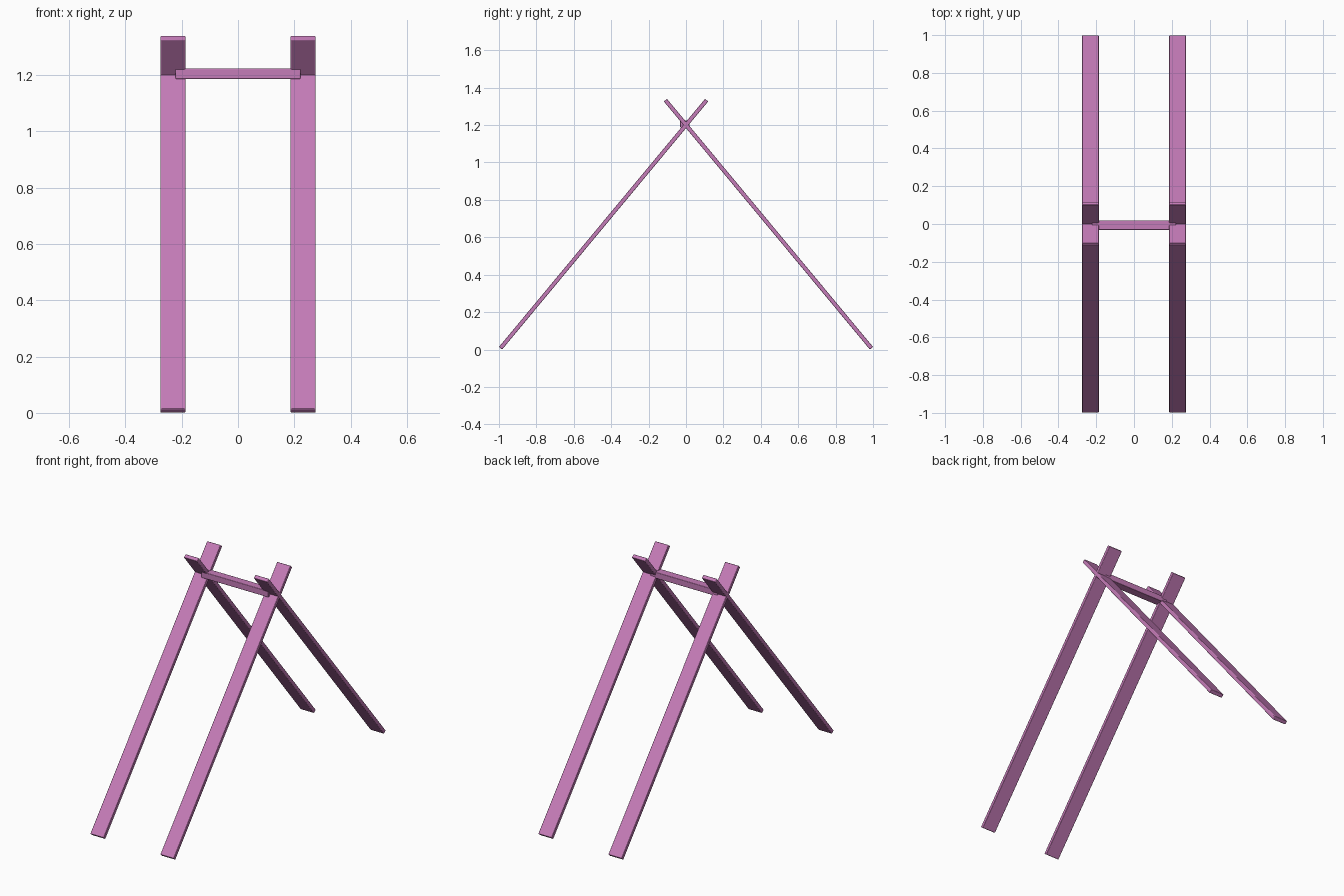
import bpy
from math import atan2, hypot

if "Cube" in bpy.data.objects:
    bpy.data.objects.remove(bpy.data.objects["Cube"])

mat = bpy.data.materials.new("pink_paint")
mat.diffuse_color = (0.56, 0.2, 0.48, 1)
mat.use_nodes = True
mat.node_tree.nodes["Principled BSDF"].inputs["Base Color"].default_value = mat.diffuse_color


def plank(name, size, loc, tilt=0.0):
    """Softly bevelled board, tilted about the x axis."""
    bpy.ops.mesh.primitive_cube_add(size=1, location=loc)
    ob = bpy.context.object
    ob.name = name
    ob.scale = size
    bpy.ops.object.transform_apply(location=False, rotation=False, scale=True)
    ob.rotation_euler.x = tilt
    bevel = ob.modifiers.new("soft_edges", 'BEVEL')
    bevel.width = 0.003
    bevel.segments = 2
    bpy.ops.object.shade_smooth_by_angle()
    ob.data.materials.append(mat)
    return ob


# Centre line of a front leg in the yz plane: foot to top
foot, top = (-0.9915, 0.007), (0.11, 1.333)
dy, dz = top[0] - foot[0], top[1] - foot[1]
length, angle = hypot(dy, dz), atan2(dz, dy)
mid_y, mid_z = (foot[0] + top[0]) / 2, (foot[1] + top[1]) / 2

# Two crossed pairs of legs
for side, sx in (("left", -1), ("right", 1)):
    for end, sy in (("front", 1), ("back", -1)):
        plank(f"{end}_leg_{side}", (0.089, length, 0.022),
              (sx * 0.231, sy * mid_y, mid_z), sy * angle)

# Crossbar joining the leg pairs at the crossing
plank("crossbar", (0.444, 0.05, 0.037), (0, -0.006, 1.205))
